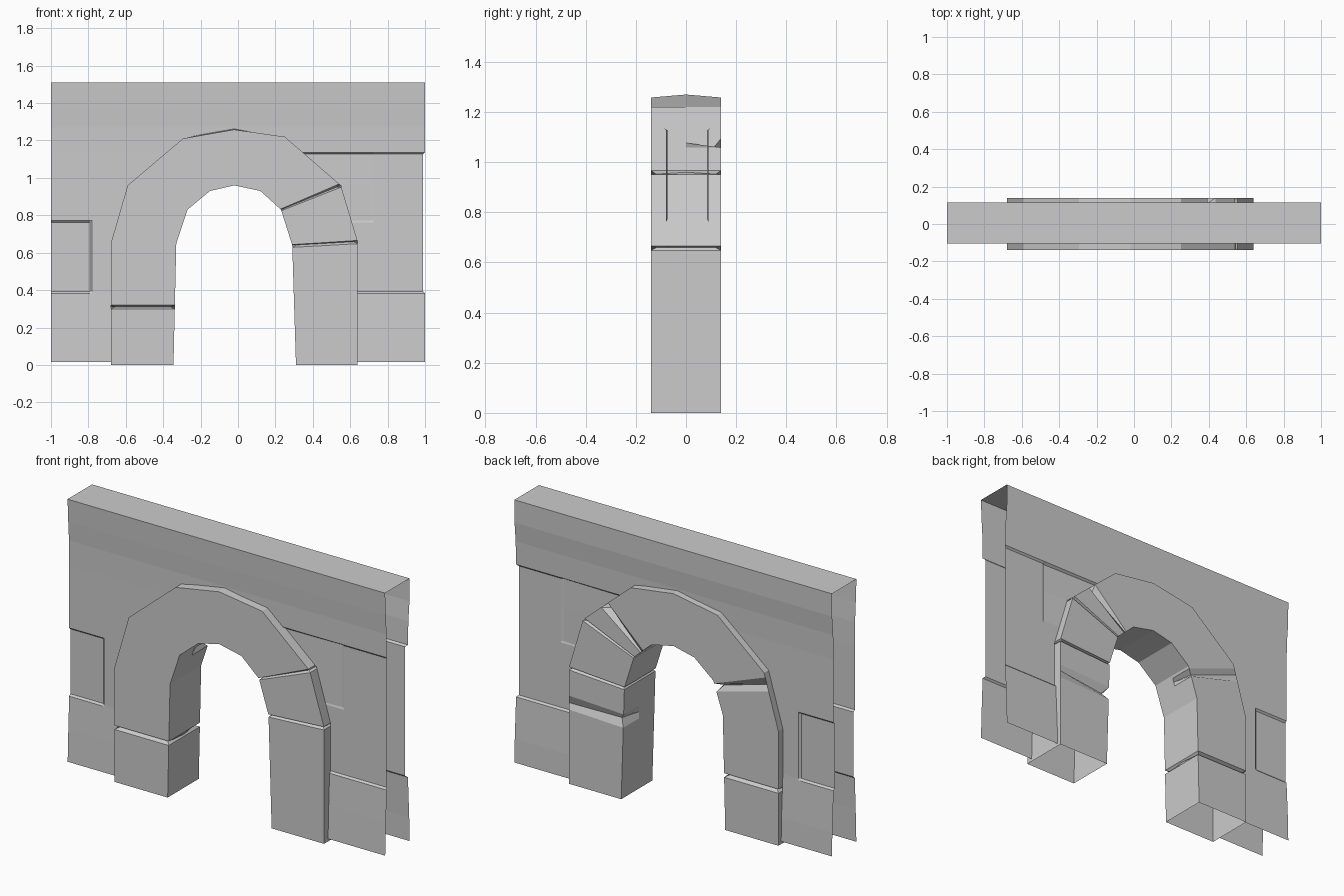
import bpy, bmesh
from math import floor

if "Cube" in bpy.data.objects:
    bpy.data.objects.remove(bpy.data.objects["Cube"])

# Arch sections from left foot to right foot: outer x, z, inner x, z
KEYS = [(-.68, 0, -.345, 0), (-.68, .65, -.33, .65), (-.59, .96, -.27, .83),
        (-.295, 1.21, -.15, .93), (-.02, 1.258, -.02, .96), (.25, 1.22, .12, .93),
        (.55, .96, .23, .83), (.64, .66, .29, .64), (.64, 0, .31, 0)]

# Joints and chips: position along the sections, half width, depth, corners
# (0 outer front, 1 outer back, 2 inner back, 3 inner front)
DENTS = [(.477, .018, .022, (0, 1, 2, 3)), (6.0, .03, .02, (0, 1, 2, 3)),
         (7.0, .018, .02, (0, 1, 2, 3)), (1.8, .12, .035, (2,)),
         (5.55, .07, .03, (1,)), (7.3, .06, .03, (2,))]
DEPTH = .14


def lerp(table, t):
    for a, b in zip(table, table[1:]):
        if t <= b[0]:
            return a[1] + (b[1] - a[1]) * (t - a[0]) / (b[0] - a[0])
    return table[-1][1]


def finish(name, bm):
    bmesh.ops.remove_doubles(bm, verts=bm.verts, dist=.0005)
    bmesh.ops.dissolve_degenerate(bm, dist=.0005, edges=bm.edges)
    bmesh.ops.recalc_face_normals(bm, faces=bm.faces)
    mesh = bpy.data.meshes.new(name)
    bm.to_mesh(mesh)
    bm.free()
    ob = bpy.data.objects.new(name, mesh)
    bpy.context.collection.objects.link(ob)
    return ob


def skin(bm, rows, closed=False):
    grid = [[bm.verts.new(p) for p in row] for row in rows]
    n = len(grid[0])
    for a, b in zip(grid, grid[1:]):
        for i in range(n if closed else n - 1):
            j = (i + 1) % n
            bm.faces.new((a[i], a[j], b[j], b[i]))


# Stone arch: hollow ring, open at the feet
def section(t):
    i = min(floor(t), len(KEYS) - 2)
    ox, oz, ix, iz = (a + (b - a) * (t - i) for a, b in zip(KEYS[i], KEYS[i + 1]))
    dent = [0] * 4
    for pos, w, d, corners in DENTS:
        if abs(t - pos) < 1e-6:
            for c in corners:
                dent[c] = d
    length = ((ox - ix) ** 2 + (oz - iz) ** 2) ** .5
    ux, uz = (ox - ix) / length, (oz - iz) / length

    def corner(c, x, z, radial, side):
        d = dent[c]
        return (x - ux * radial * d, side * (DEPTH - d), z - uz * radial * d)
    crown = .012 if t == 4 else 0
    return [corner(0, ox, oz, 1, -1), (ox, 0, oz + crown), corner(1, ox, oz, 1, 1),
            corner(2, ix, iz, -1, 1), (ix, 0, iz), corner(3, ix, iz, -1, -1)]


stops = {float(i) for i in range(len(KEYS))}
for pos, w, _, _ in DENTS:
    stops |= {pos - w, pos, pos + w}
bm = bmesh.new()
skin(bm, [section(t) for t in sorted(stops)], closed=True)
finish("stone_arch", bm)

# Wall faces: flared profiles, cut to the arch outline, with sunken blocks
FRONT = [(.015, .104), (.2, .098), (.39, .09), (1.13, .09), (1.27, .092), (1.4, .1), (1.51, .105)]
BACK = [(.015, .115), (.15, .112), (.39, .1), (1.13, .1), (1.27, .104), (1.38, .114), (1.51, .115)]
LEFT = [(k[1], k[0]) for k in KEYS[:5]]
RIGHT = [(k[1], k[0]) for k in reversed(KEYS[4:])]
ZS = [.015, .15, .2, .383, .393, .65, .66, .762, .772, .96, 1.127, 1.137,
      1.21, 1.22, 1.258, 1.27, 1.38, 1.51]


def wall_row(z, side, right):
    profile = FRONT if side < 0 else BACK
    mid = .39 < z < 1.13
    if right:
        xs = [lerp(RIGHT, z), .71, .725, .99 if mid else 1]
    else:
        xs = [-1, -.79, -.78, lerp(LEFT, z)]
    row = []
    for k, x in enumerate(xs):
        y = lerp(profile, z)
        if right and mid:
            y -= .01
            if z > .77 and k == 1:
                y -= .006
        if not right and .39 < z < .765 and k < 2:
            y -= .01
        row.append((x, side * y, z))
    return row


for side, name in ((-1, "front_wall"), (1, "back_wall")):
    bm = bmesh.new()
    for right in (False, True):
        skin(bm, [wall_row(z, side, right) for z in ZS])
    finish(name, bm)

# Flat top of the wall
bm = bmesh.new()
skin(bm, [[(-1, -.105, 1.51), (1, -.105, 1.51)], [(-1, .115, 1.51), (1, .115, 1.51)]])
finish("wall_top", bm)
